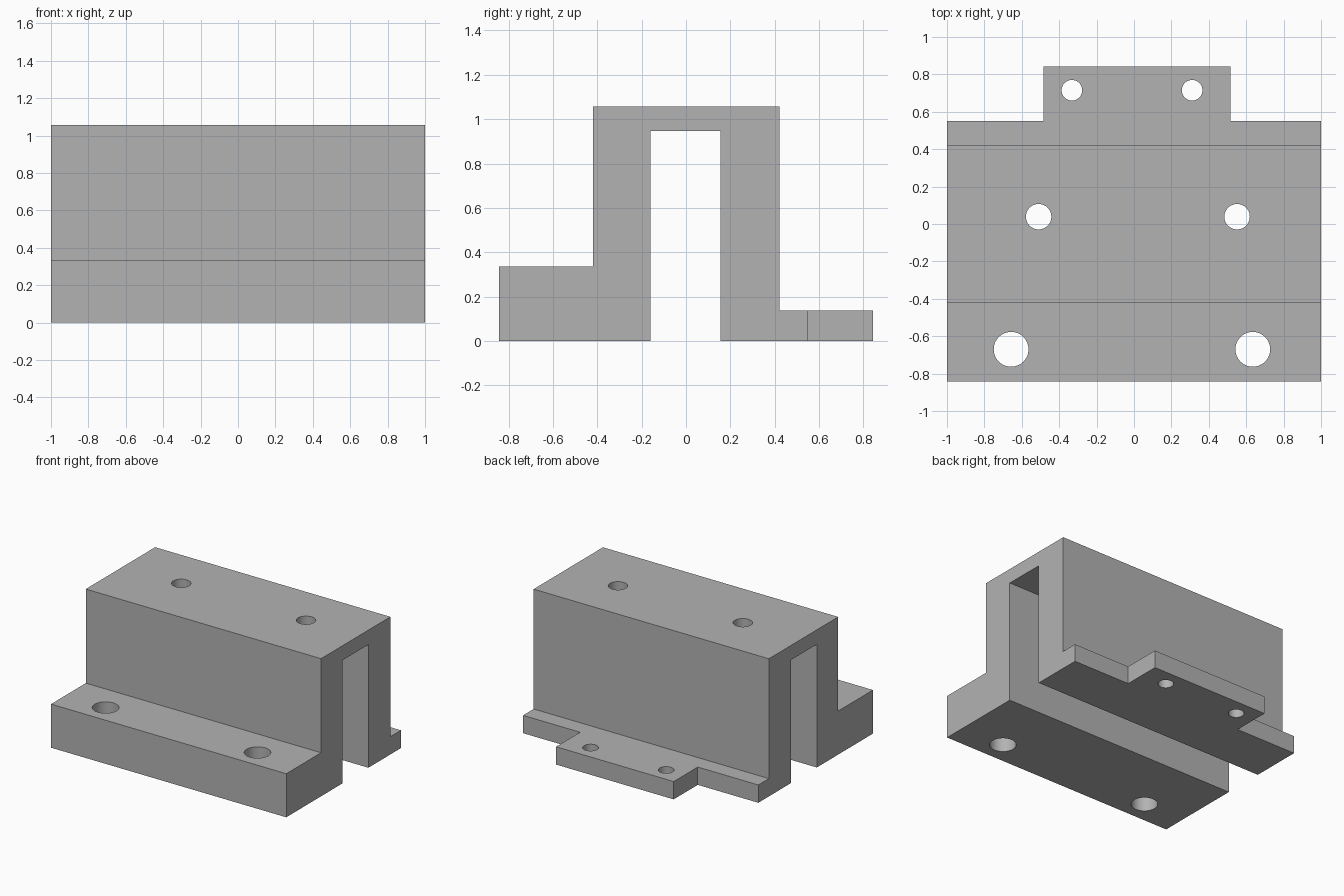
import bpy
import bmesh
from math import radians
from mathutils import Vector

cube = bpy.data.objects.get("Cube")
if cube:
    bpy.data.objects.remove(cube, do_unlink=True)

# Single grey finish
grey = bpy.data.materials.new("plain grey")
grey.use_nodes = True
colour = (0.45, 0.45, 0.45, 1)
grey.diffuse_color = colour
grey.node_tree.nodes["Principled BSDF"].inputs["Base Color"].default_value = colour


def prism(name, outline, direction):
    """Extrude a closed outline of 3D points along a direction."""
    bm = bmesh.new()
    face = bm.faces.new([bm.verts.new(p) for p in outline])
    grown = bmesh.ops.extrude_face_region(bm, geom=[face])["geom"]
    bmesh.ops.translate(bm, vec=Vector(direction),
                        verts=[v for v in grown if isinstance(v, bmesh.types.BMVert)])
    bmesh.ops.recalc_face_normals(bm, faces=bm.faces)
    mesh = bpy.data.meshes.new(name)
    bm.to_mesh(mesh)
    bm.free()
    mesh.materials.append(grey)
    obj = bpy.data.objects.new(name, mesh)
    bpy.context.collection.objects.link(obj)
    return obj


def cut(body, cutter):
    """Subtract a cutter from the body, then discard it."""
    cutter.hide_render = True
    mod = body.modifiers.new("cut", 'BOOLEAN')
    mod.operation = 'DIFFERENCE'
    mod.solver = 'EXACT'
    mod.object = cutter
    bpy.context.view_layer.objects.active = body
    bpy.ops.object.modifier_apply(modifier=mod.name)
    bpy.data.objects.remove(cutter, do_unlink=True)


# Channel bracket: front foot, hollow bridge and thin rear flange
profile = [(-0.842, 0), (-0.842, 0.335), (-0.42, 0.335), (-0.42, 1.058),
           (0.422, 1.058), (0.422, 0.137), (0.842, 0.137), (0.842, 0),
           (0.155, 0), (0.155, 0.946), (-0.16, 0.946), (-0.16, 0)]
bracket = prism("channel_bracket", [(-1, y, z) for y, z in profile], (2, 0, 0))

# Trim the rear flange corners to leave the tab
for x0, x1 in ((-1.2, -0.485), (0.515, 1.2)):
    corner = [(x0, 0.55, -0.1), (x1, 0.55, -0.1), (x1, 1, -0.1), (x0, 1, -0.1)]
    cut(bracket, prism("corner_cutter", corner, (0, 0, 0.4)))

# Bolt holes: foot, bridge top and rear tab
holes = [(-0.657, -0.67, 0.093), (0.635, -0.67, 0.093),
         (-0.51, 0.039, 0.068), (0.551, 0.039, 0.068),
         (-0.332, 0.715, 0.055), (0.311, 0.715, 0.055)]
for x, y, r in holes:
    bpy.ops.mesh.primitive_cylinder_add(vertices=48, radius=r, depth=3, location=(x, y, 0.5))
    drill = bpy.context.object
    drill.data.materials.append(grey)
    cut(bracket, drill)

bpy.ops.object.select_all(action='DESELECT')
bracket.select_set(True)
bpy.context.view_layer.objects.active = bracket
bpy.ops.object.shade_smooth_by_angle(angle=radians(30))
